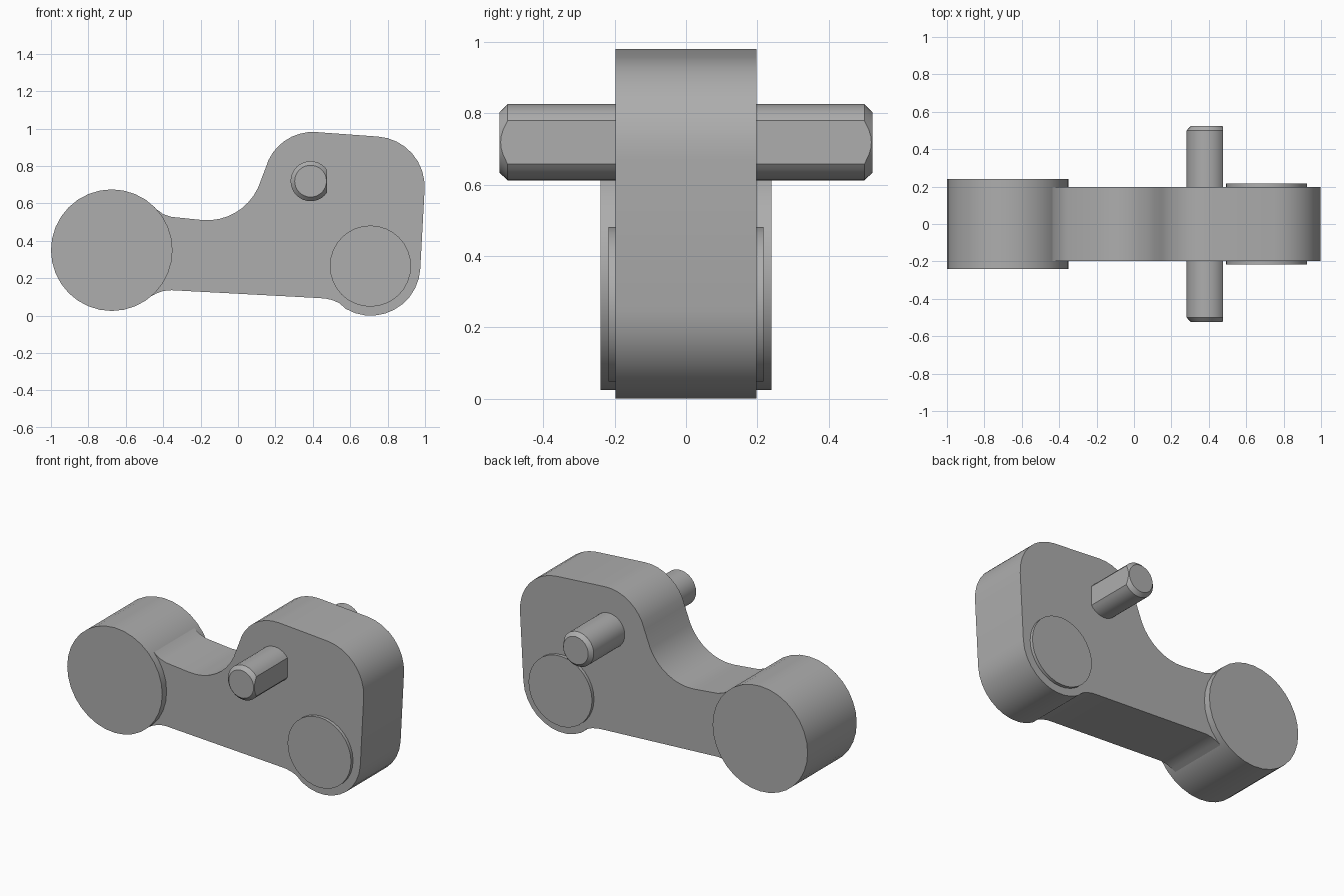
import bpy, bmesh
from math import cos, sin, radians

cube = bpy.data.objects.get("Cube")
if cube:
    bpy.data.objects.remove(cube, do_unlink=True)

GREY = (0.42, 0.42, 0.42, 1)
metal = bpy.data.materials.new("plain grey")
metal.use_nodes = True
metal.diffuse_color = GREY
metal.node_tree.nodes["Principled BSDF"].inputs["Base Color"].default_value = GREY


def arc(cx, cz, r, start, end, n):
    """Points along an arc in the xz plane, angles in degrees."""
    angles = [radians(start + (end - start) * i / n) for i in range(n + 1)]
    return [(cx + r * cos(a), cz + r * sin(a)) for a in angles]


def circle(cx, cz, r, n=32):
    return arc(cx, cz, r, 0, 360, n)[:-1]


def loft(name, sections, flat_x=None):
    """Skin matching outlines at given y positions, optionally cut flat at x."""
    bm = bmesh.new()
    rings = [[bm.verts.new((x, y, z)) for x, z in pts] for y, pts in sections]
    for a, b in zip(rings, rings[1:]):
        for i in range(len(a)):
            bm.faces.new((a[i - 1], a[i], b[i], b[i - 1]))
    bm.faces.new(rings[0])
    bm.faces.new(rings[-1])
    if flat_x is not None:
        geom = bm.verts[:] + bm.edges[:] + bm.faces[:]
        bmesh.ops.bisect_plane(bm, geom=geom, plane_co=(flat_x, 0, 0),
                               plane_no=(1, 0, 0), clear_outer=True)
        bmesh.ops.holes_fill(bm, edges=[e for e in bm.edges if e.is_boundary])
    bmesh.ops.recalc_face_normals(bm, faces=bm.faces[:])
    mesh = bpy.data.meshes.new(name)
    bm.to_mesh(mesh)
    bm.free()
    mesh.materials.append(metal)
    obj = bpy.data.objects.new(name, mesh)
    bpy.context.collection.objects.link(obj)
    bpy.ops.object.select_all(action='DESELECT')
    obj.select_set(True)
    bpy.context.view_layer.objects.active = obj
    bpy.ops.object.shade_smooth_by_angle(angle=radians(30))
    return obj


def slab(name, outline, half):
    return loft(name, [(-half, outline), (half, outline)])


# Lever body: neck, hollow, rounded head and rounded foot
outline = [(-.62, .5), (-.49, .61), (-.44, .572), (-.40, .543), (-.355, .528)]
outline += arc(-.165, .81, .30, 265, 335, 8)
outline += arc(.40, .72, .262, 165, 86, 8)
outline += arc(.73, .69, .268, 86, -3.5, 8)
outline += arc(.71, .265, .265, -3.5, -120, 10)
outline += [(.54, .068), (.505, .083), (.47, .091), (.436, .094),
            (-.355, .136), (-.40, .132), (-.44, .117), (-.49, .09), (-.62, .2)]
slab("lever_body", outline, .197)

# Large round end and the low pivot discs on both faces
slab("round_end", circle(-.675, .35, .325), .24)
slab("pivot_disc", circle(.708, .265, .217), .217)

# Cross pin with chamfered ends and one flat side
tip, shaft = circle(.388, .719, .085), circle(.388, .719, .107)
loft("cross_pin", [(-.523, tip), (-.50, shaft), (.50, shaft), (.523, tip)],
     flat_x=.476)
